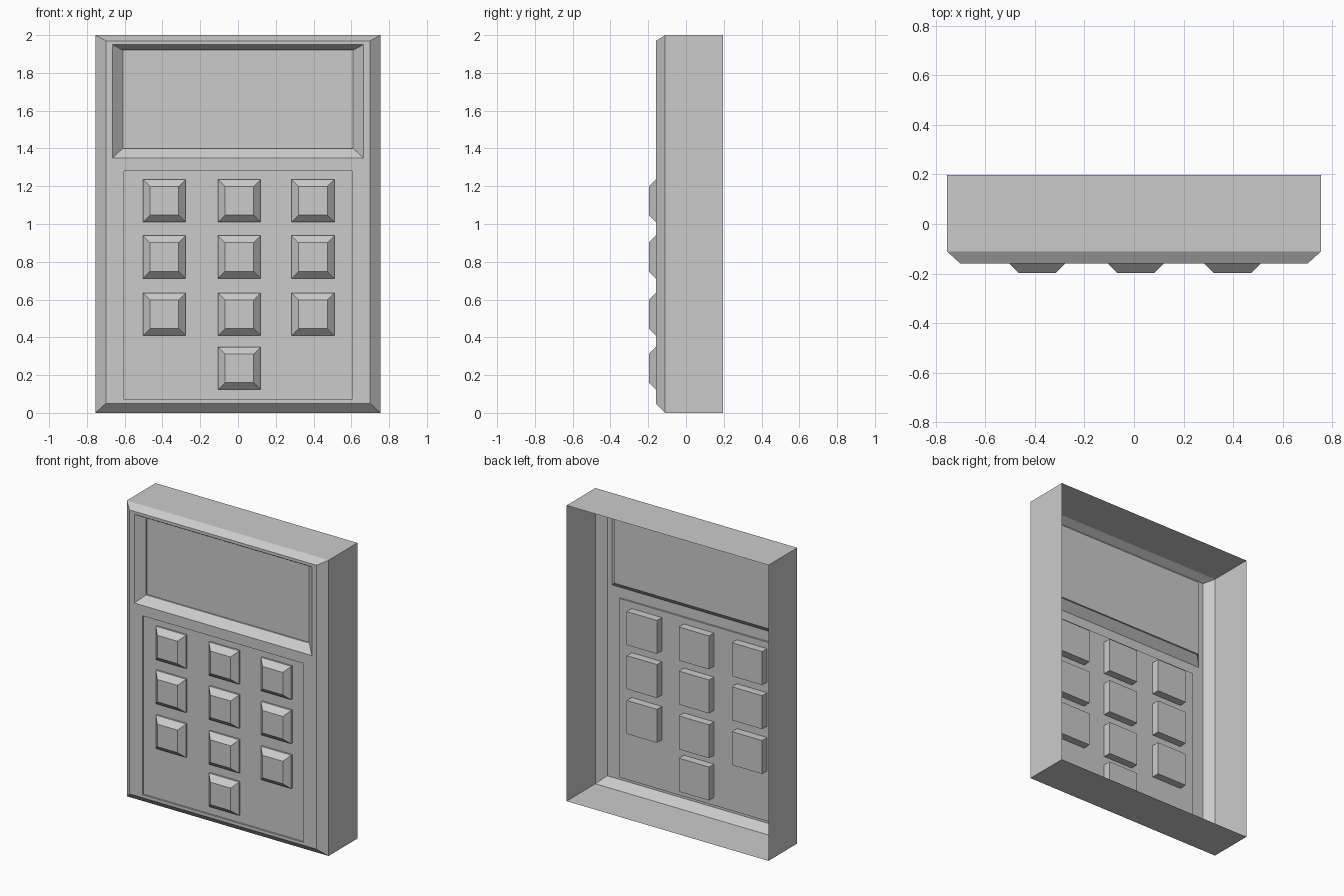
import bpy, bmesh

if "Cube" in bpy.data.objects:
    bpy.data.objects.remove(bpy.data.objects["Cube"])


def ring(bm, x0, x1, z0, z1, y):
    return [bm.verts.new(p) for p in ((x0, y, z0), (x1, y, z0), (x1, y, z1), (x0, y, z1))]


def bridge(bm, a, b):
    for i in range(4):
        j = (i + 1) % 4
        bm.faces.new((a[i], a[j], b[j], b[i]))


def finish(bm, name):
    mesh = bpy.data.meshes.new(name)
    bm.to_mesh(mesh)
    bm.free()
    obj = bpy.data.objects.new(name, mesh)
    bpy.context.collection.objects.link(obj)
    return obj


# Open-backed shell with chamfered front, screen well and keypad recess
bm = bmesh.new()
FRONT = -0.16
back = ring(bm, -0.755, 0.755, 0, 2, 0.197)
side = ring(bm, -0.755, 0.755, 0, 2, -0.11)
rim = ring(bm, -0.70, 0.70, 0.05, 1.97, FRONT)
bridge(bm, back, side)
bridge(bm, side, rim)

screen = ring(bm, -0.664, 0.664, 1.35, 1.95, FRONT)
slope = ring(bm, -0.61, 0.61, 1.40, 1.92, -0.11)
glass = ring(bm, -0.61, 0.61, 1.40, 1.92, -0.10)
bridge(bm, screen, slope)
bridge(bm, slope, glass)
bm.faces.new(glass)

pad = ring(bm, -0.603, 0.603, 0.07, 1.28, FRONT)
pad_floor = ring(bm, -0.603, 0.603, 0.07, 1.28, -0.148)
bridge(bm, pad, pad_floor)
bm.faces.new(pad_floor)

# Front face surrounding both openings
r, s, p = rim, screen, pad
for f in ((r[0], r[1], p[1], p[0]), (r[1], r[2], s[2], s[1], p[2], p[1]),
          (r[2], r[3], s[3], s[2]), (r[3], r[0], p[0], p[3], s[0], s[3]),
          (p[3], p[2], s[1], s[0])):
    bm.faces.new(f)
finish(bm, "calculator_body")


# Keys: blocks pushed through the keypad with bevelled front edges
def key(x, z, name):
    bm = bmesh.new()
    h, t = 0.113, 0.076
    rear = ring(bm, x - h, x + h, z - h, z + h, -0.095)
    base = ring(bm, x - h, x + h, z - h, z + h, -0.16)
    top = ring(bm, x - t, x + t, z - t, z + t, -0.197)
    bridge(bm, rear, base)
    bridge(bm, base, top)
    bm.faces.new(top)
    bm.faces.new(rear[::-1])
    finish(bm, name)


for row, z in enumerate((1.123, 0.825, 0.522)):
    for col, x in enumerate((-0.39, 0.007, 0.397)):
        key(x, z, f"key_{row}_{col}")
key(0.007, 0.236, "key_bottom")
